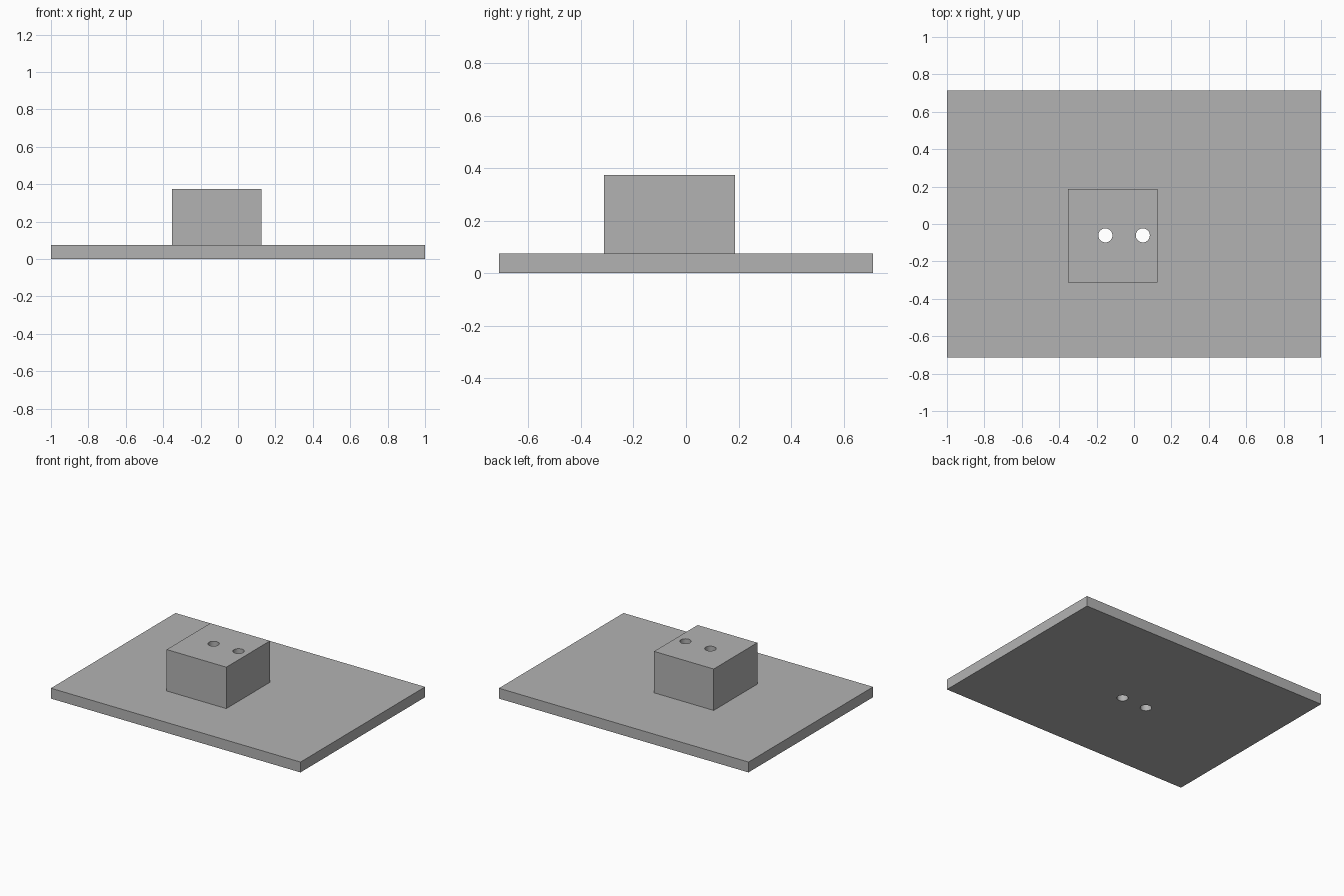
import bpy
import math

cube = bpy.data.objects.get("Cube")
if cube:
    bpy.data.objects.remove(cube, do_unlink=True)

grey = bpy.data.materials.new("neutral grey")
grey.use_nodes = True
colour = (0.45, 0.45, 0.45, 1)
grey.diffuse_color = colour
grey.node_tree.nodes["Principled BSDF"].inputs["Base Color"].default_value = colour


def box(name, low, high):
    """Box spanning two opposite corners."""
    centre = [(a + b) / 2 for a, b in zip(low, high)]
    bpy.ops.mesh.primitive_cube_add(size=1, location=centre)
    ob = bpy.context.object
    ob.name = name
    ob.scale = [b - a for a, b in zip(low, high)]
    bpy.ops.object.transform_apply(location=False, rotation=False, scale=True)
    ob.data.materials.append(grey)
    return ob


def boolean(target, tool, operation):
    """Apply a boolean and remove the tool object."""
    tool.hide_render = True
    mod = target.modifiers.new(tool.name, 'BOOLEAN')
    mod.operation = operation
    mod.solver = 'EXACT'
    mod.object = tool
    bpy.context.view_layer.objects.active = target
    bpy.ops.object.modifier_apply(modifier=mod.name)
    bpy.data.objects.remove(tool, do_unlink=True)


# Base plate with the raised block fused on top
base = box("base_plate_with_block", (-1, -0.713, 0), (1, 0.713, 0.075))
block = box("raised_block", (-0.353, -0.312, 0.03), (0.125, 0.187, 0.375))
boolean(base, block, 'UNION')

# Two round holes through block and plate
for x in (-0.153, 0.047):
    bpy.ops.mesh.primitive_cylinder_add(vertices=48, radius=0.0375, depth=1,
                                        location=(x, -0.061, 0.2))
    drill = bpy.context.object
    drill.name = "hole_cutter"
    drill.data.materials.append(grey)
    boolean(base, drill, 'DIFFERENCE')

# Smooth hole walls, crisp edges
bpy.ops.object.select_all(action='DESELECT')
base.select_set(True)
bpy.context.view_layer.objects.active = base
bpy.ops.object.shade_smooth_by_angle(angle=math.radians(30))
